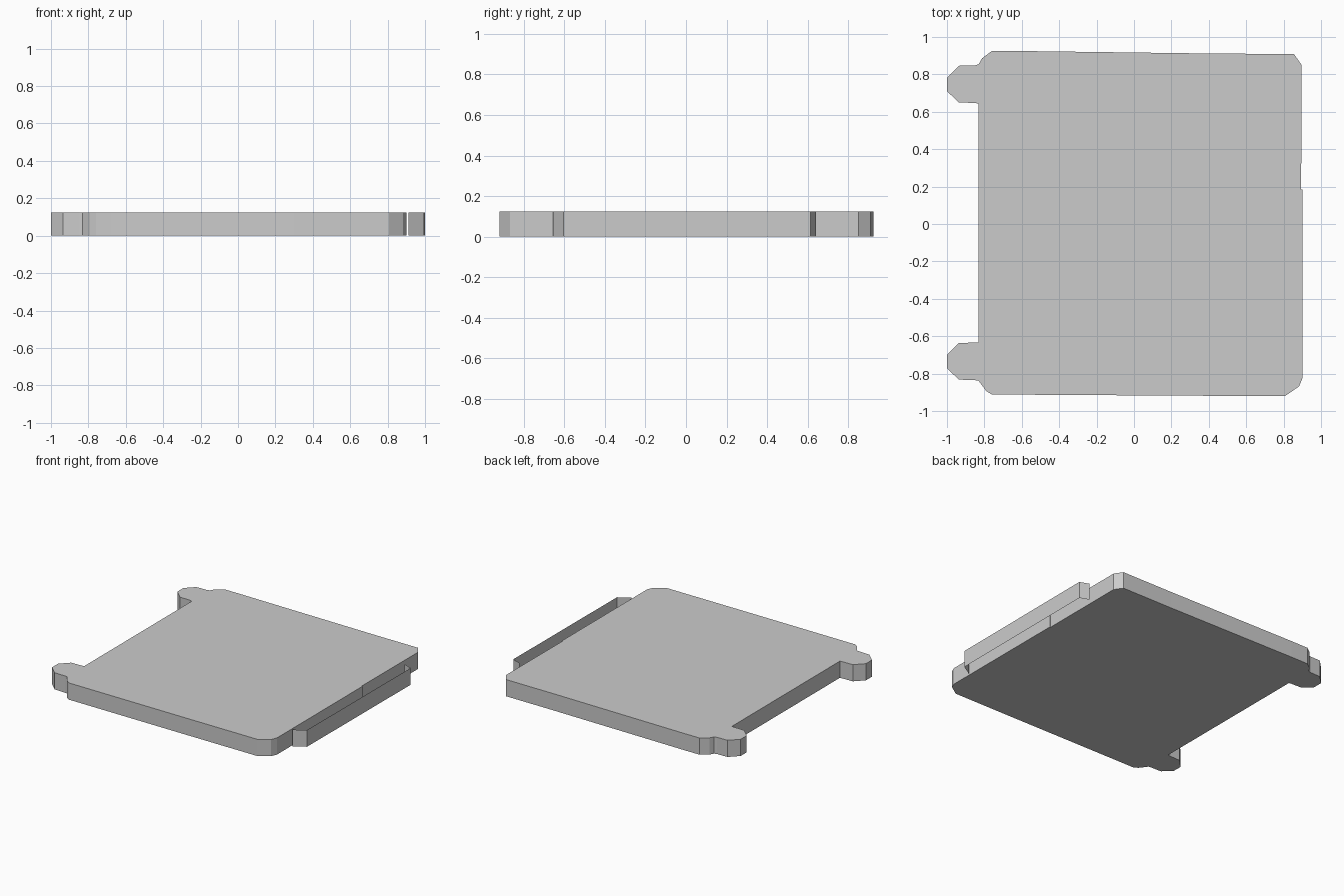
import bpy, bmesh

if "Cube" in bpy.data.objects:
    bpy.data.objects.remove(bpy.data.objects["Cube"])

HEIGHT = 0.125


def extrude_profile(name, points, closed=True):
    """Raise a 2D profile to HEIGHT; closed profiles get caps, open ones stay bare walls."""
    bm = bmesh.new()
    low = [bm.verts.new((x, y, 0)) for x, y in points]
    high = [bm.verts.new((x, y, HEIGHT)) for x, y in points]
    n = len(points)
    for i in range(n if closed else n - 1):
        j = (i + 1) % n
        bm.faces.new((low[i], low[j], high[j], high[i]))
    if closed:
        bm.faces.new(high)
        bm.faces.new(low[::-1])
    mesh = bpy.data.meshes.new(name)
    bm.to_mesh(mesh)
    bm.free()
    obj = bpy.data.objects.new(name, mesh)
    bpy.context.collection.objects.link(obj)
    return obj


def tab(cy):
    """Chamfered tab on the left edge, listed from its +y side to its -y side."""
    return [(-0.85, cy + 0.102), (-0.936, cy + 0.1), (-1.0, cy + 0.036),
            (-1.0, cy - 0.036), (-0.936, cy - 0.096), (-0.85, cy - 0.099)]


# Plate with two tabs, outline counter-clockwise from the front left corner
front = [(-0.832, -0.837), (-0.79, -0.893), (-0.76, -0.912), (-0.68, -0.912),
         (0.3, -0.918), (0.807, -0.92)]
right = [(0.882, -0.869), (0.9, -0.826), (0.9, 0.185), (0.894, 0.185), (0.895, 0.852)]
back = [(0.855, 0.909), (0.44, 0.911), (-0.62, 0.925), (-0.76, 0.925),
        (-0.813, 0.885), (-0.83, 0.855)]
left = tab(0.746) + [(-0.832, 0.644), (-0.832, -0.632)] + tab(-0.736)
extrude_profile("plate", front + right + back + left)

# Open guard rail beside the right edge: bare walls without top or bottom
extrude_profile("side_rail", [(0.912, -0.655), (0.995, -0.605), (1.0, 0.615), (0.932, 0.64)],
                closed=False)
